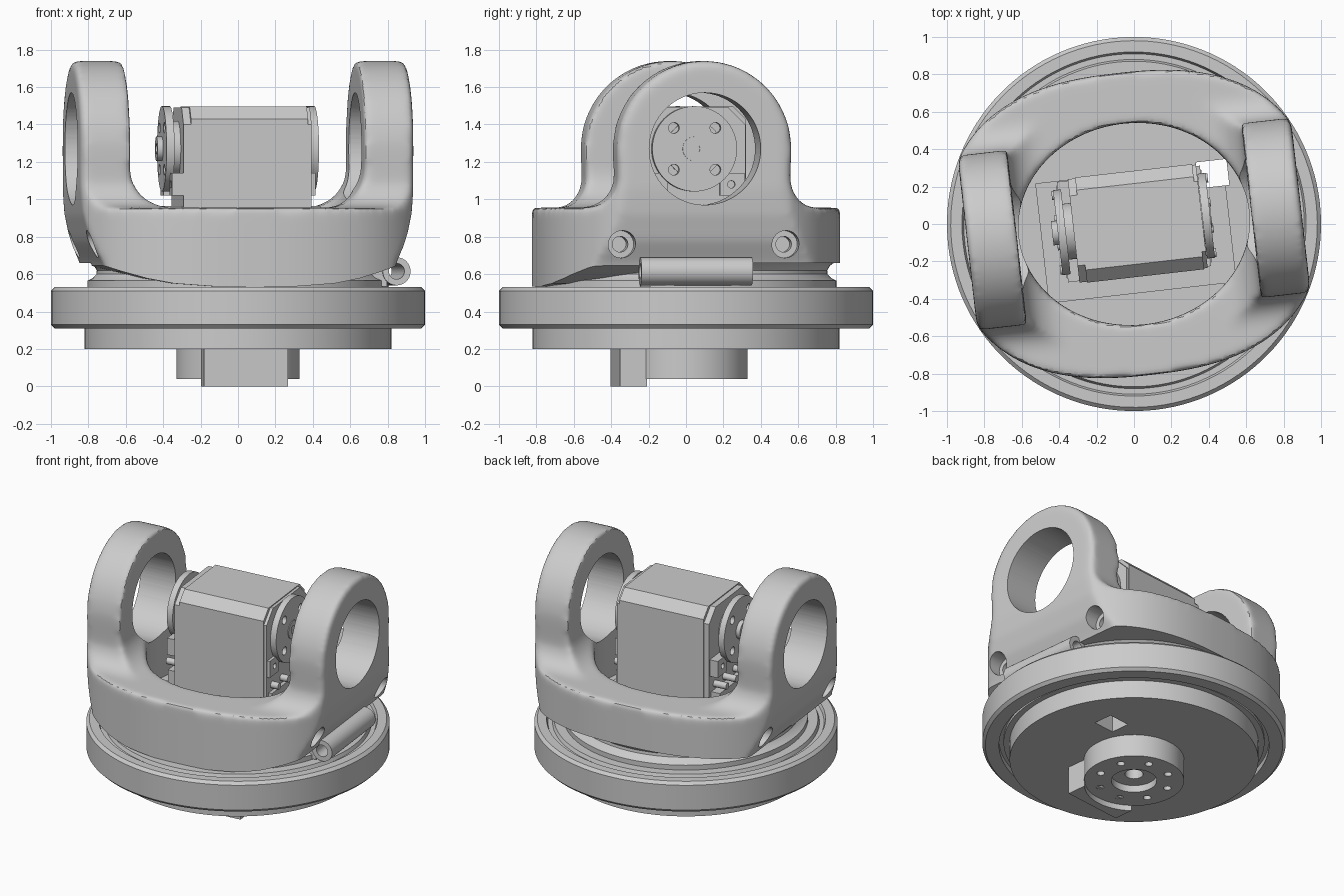
import bpy, bmesh, math
from mathutils import Vector

if "Cube" in bpy.data.objects:
    bpy.data.objects.remove(bpy.data.objects["Cube"])

PI = math.pi
PLACE = {'x': lambda u, v, t: (t, u, v),
         'y': lambda u, v, t: (u, t, v),
         'z': lambda u, v, t: (u, v, t)}


def finish(name, bm):
    bmesh.ops.recalc_face_normals(bm, faces=bm.faces)
    me = bpy.data.meshes.new(name)
    bm.to_mesh(me)
    bm.free()
    ob = bpy.data.objects.new(name, me)
    bpy.context.collection.objects.link(ob)
    return ob


def prism(name, pts, axis, a, b):
    """Extrude a 2D outline along an axis from a to b."""
    bm = bmesh.new()
    lo, hi = [[bm.verts.new(PLACE[axis](u, v, t)) for u, v in pts] for t in (a, b)]
    n = len(pts)
    bm.faces.new(lo)
    bm.faces.new(hi)
    for i in range(n):
        j = (i + 1) % n
        bm.faces.new((lo[i], lo[j], hi[j], hi[i]))
    return finish(name, bm)


def arc(u, v, r, a0, a1, n):
    return [(u + r * math.cos(a0 + (a1 - a0) * i / n), v + r * math.sin(a0 + (a1 - a0) * i / n))
            for i in range(n + 1)]


def rod(name, u, v, r, axis, a, b, n=48):
    return prism(name, arc(u, v, r, 0, 2 * PI, n)[:-1], axis, a, b)


def box(name, x0, x1, y0, y1, z0, z1):
    return prism(name, [(x0, y0), (x1, y0), (x1, y1), (x0, y1)], 'z', z0, z1)


def lathe(name, pts, n=128, closed=False):
    """Spin an (r, z) profile about z."""
    bm = bmesh.new()
    vs = [bm.verts.new((r, 0, z)) for r, z in pts]
    es = [bm.edges.new(p) for p in zip(vs, vs[1:])]
    if closed:
        es.append(bm.edges.new((vs[-1], vs[0])))
    bmesh.ops.spin(bm, geom=vs + es, axis=(0, 0, 1), cent=(0, 0, 0),
                   angle=2 * PI, steps=n, use_duplicate=False)
    bmesh.ops.remove_doubles(bm, verts=bm.verts, dist=1e-4)
    return finish(name, bm)


def apply(ob, kind, **props):
    m = ob.modifiers.new(kind, kind)
    for k, v in props.items():
        setattr(m, k, v)
    bpy.context.view_layer.objects.active = ob
    bpy.ops.object.modifier_apply(modifier=m.name)


def boolean(ob, cutter, op='DIFFERENCE'):
    apply(ob, 'BOOLEAN', operation=op, solver='EXACT', object=cutter)
    bpy.data.objects.remove(cutter)


def mirrored(half):
    """Close a right-hand half outline with its mirror image."""
    return half + [(-u, v) for u, v in reversed(half) if abs(u) > 1e-6]


# Yoke: front U, side arch and plan outline intersected, then rounded
front = [(0.72, 0.4), (0.79, 0.66), (0.85, 0.78), (0.885, 0.92), (0.897, 1.05), (0.897, 1.8),
         (0.63, 1.8)] + arc(0.42, 1.165, 0.21, 0, -PI / 2, 10) + [(0, 0.955)]
side = [(0.9, 0.4), (0.9, 0.955)] + arc(0.62, 1.11, 0.155, -PI / 2, -PI, 8) \
    + arc(0, 1.27, 0.47, 0, PI / 2, 20)
plan = []
for i in range(96):
    c, s = math.cos(2 * PI * i / 96), math.sin(2 * PI * i / 96)
    plan.append((math.copysign(0.99 * abs(c) ** 0.8, c), math.copysign(0.812 * abs(s) ** 0.8, s)))
yoke = prism("yoke", mirrored(front), 'y', -1, 1)
boolean(yoke, prism("cut", mirrored(side), 'x', -1.1, 1.1), 'INTERSECT')
boolean(yoke, prism("cut", plan, 'z', 0.3, 1.9), 'INTERSECT')
opening = [(0.62 * math.cos(2 * PI * i / 64), 0.54 * math.sin(2 * PI * i / 64)) for i in range(64)]
boolean(yoke, prism("cut", opening, 'z', 0.2, 1.9))
apply(yoke, 'REMESH', mode='VOXEL', voxel_size=0.018)
apply(yoke, 'SMOOTH', factor=0.5, iterations=14)

# Yoke underside: curved at the front, raised at the back
under = [(1.1, 0.3), (1.1, 0.7), (0.83, 0.66), (0.7, 0.615), (0.57, 0.577), (0.43, 0.55),
         (0.2, 0.533), (0, 0.533)]
boolean(yoke, prism("cut", mirrored(under), 'y', -1.1, 0.02))
boolean(yoke, box("cut", -1.1, 1.1, 0, 1.1, 0.3, 0.66))

# Bearing bores and screw counterbores through the uprights
boolean(yoke, rod("cut", 0, 1.27, 0.3, 'x', -1.2, 1.2, 72))
for sx in (-1, 1):
    for sy in (-1, 1):
        boolean(yoke, rod("cut", sy * 0.44, 0.76, 0.073, 'x', sx * 0.75, sx * 1.2, 32))
        boolean(yoke, rod("cut", sy * 0.44, 0.76, 0.042, 'x', sx * 0.66, sx * 1.2, 24))

# Bearing ring with a shallow groove above and below
lathe("bearing_ring", [(0.78, 0.33), (0.86, 0.33), (0.86, 0.35), (0.89, 0.35), (0.89, 0.31),
                       (0.98, 0.31), (1, 0.33), (1, 0.51), (0.98, 0.53), (0.92, 0.53),
                       (0.91, 0.505), (0.88, 0.505), (0.87, 0.53), (0.78, 0.53)], closed=True)

# Base core: lower plate, grooved neck and yoke floor
core = lathe("base_core", [(0, 0.2), (0.82, 0.2), (0.82, 0.34), (0.79, 0.34), (0.79, 0.53),
                           (0.805, 0.53), (0.805, 0.565), (0.775, 0.58), (0.757, 0.6),
                           (0.755, 0.62), (0.77, 0.645), (0.79, 0.66), (0, 0.66)])
tray = box("servo_tray", -0.5, 0.51, -0.37, 0.275, 0.5, 0.72)
for ob in (core, tray):
    boolean(ob, box("cut", 0.365, 0.53, 0.15, 0.29, 0.1, 0.9))

# Drive hub underneath, with bolt circle and stepped bore
hub = rod("drive_hub", 0, 0, 0.33, 'z', 0.04, 0.22, 72)
boolean(hub, rod("cut", 0, 0, 0.15, 'z', -0.1, 0.09))
boolean(hub, rod("cut", 0, 0, 0.06, 'z', -0.1, 0.18, 24))
for i in range(8):
    a = PI / 4 * (i + 0.5)
    boolean(hub, rod("cut", 0.24 * math.cos(a), 0.24 * math.sin(a), 0.026, 'z', -0.1, 0.12, 16))
lug = box("drive_lug", -0.225, 0.225, -0.38, -0.22, 0, 0.22)
boolean(lug, rod("cut", 0, 0, 0.325, 'z', -0.1, 0.041, 72))

# Upright servo: chamfered body with slightly smaller end caps
def servo_outline(w, top, c):
    return mirrored([(w, 0.6), (w, top - c), (w - c, top)])

prism("servo_body", servo_outline(0.283, 1.497, 0.068), 'x', -0.285, 0.345)
prism("servo_cap_left", servo_outline(0.278, 1.49, 0.09), 'x', -0.325, -0.28)
prism("servo_cap_right", servo_outline(0.278, 1.49, 0.09), 'x', 0.34, 0.365)

# Servo horns with four holes and a bored boss
for s, label in ((-1, "left"), (1, "right")):
    rod("horn_spacer_" + label, 0, 1.27, 0.15, 'x', s * 0.3, s * 0.38)
    horn = rod("horn_" + label, 0, 1.27, 0.228, 'x', s * 0.367, s * 0.41, 64)
    for i in range(4):
        a = PI / 4 + PI / 2 * i
        boolean(horn, rod("cut", 0.158 * math.cos(a), 1.27 + 0.158 * math.sin(a), 0.029,
                          'x', s * 0.3, s * 0.5, 20))
    boss = rod("horn_boss_" + label, 0, 1.27, 0.065, 'x', s * 0.36, s * (0.415 if s > 0 else 0.44), 32)
    boolean(boss, rod("cut", 0, 1.27, 0.028, 'x', s * 0.39, s * 0.5, 20))
    # side lugs and screws under each horn
    for sy in (-1, 1):
        side_lug = box("servo_lug_" + label, *sorted((s * 0.31, s * 0.385)),
                       *sorted((sy * 0.14, sy * 0.27)), 1.02, 1.14)
        boolean(side_lug, rod("cut", sy * 0.2, 1.08, 0.02, 'x', s * 0.35, s * 0.5, 16))
    for y in (-0.2, -0.07, 0.07, 0.2):
        rod("servo_screw_" + label, y, 0.94, 0.024, 'x', s * 0.3, s * 0.42, 16)
    box("servo_foot_" + label, *sorted((s * 0.3, s * 0.39)), -0.25, 0.25, 0.7, 0.9)

# Cable tube on the right side with its mounting web
tube = rod("cable_tube", 0.815, 0.615, 0.075, 'y', -0.34, 0.26, 40)
boolean(tube, rod("cut", 0.815, 0.615, 0.042, 'y', -0.5, 0.5, 32))
box("tube_web", 0.68, 0.765, -0.33, 0.25, 0.535, 0.68)

# Turn the whole assembly slightly and shade it
for ob in bpy.context.scene.objects:
    ob.rotation_euler.z = math.radians(6.5)
    ob.select_set(True)
bpy.context.view_layer.objects.active = yoke
bpy.ops.object.shade_smooth_by_angle(angle=math.radians(32))
